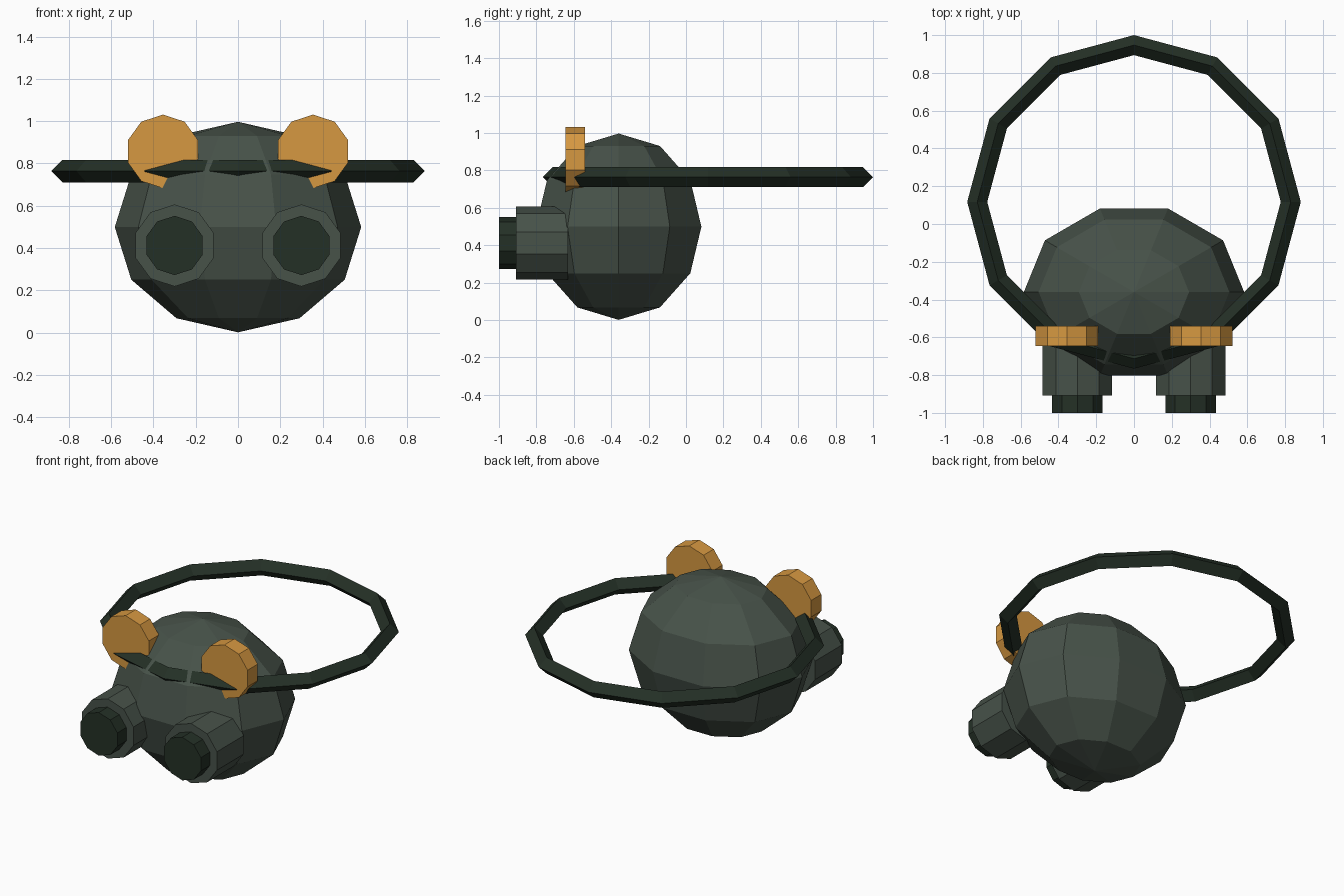
import bpy, math

if "Cube" in bpy.data.objects:
    bpy.data.objects.remove(bpy.data.objects["Cube"])


def srgb(r, g, b):
    lin = [(c / 255 / 12.92) if c < 10 else ((c / 255 + 0.055) / 1.055) ** 2.4 for c in (r, g, b)]
    return (*lin, 1.0)


def material(name, rgb):
    m = bpy.data.materials.new(name)
    m.diffuse_color = srgb(*rgb)
    m.use_nodes = True
    m.node_tree.nodes["Principled BSDF"].inputs["Base Color"].default_value = m.diffuse_color
    return m


SLATE = material("slate green", (71, 82, 73))
DARK = material("dark green", (36, 48, 38))
AMBER = material("amber", (214, 152, 65))


def finish(name, mat):
    ob = bpy.context.object
    ob.name = name
    ob.data.materials.append(mat)
    return ob


def disc(name, mat, x, z, radius, y0, y1):
    """Ten-sided cylinder along y with a corner pointing up."""
    bpy.ops.mesh.primitive_cylinder_add(
        vertices=10, radius=radius, depth=y1 - y0,
        location=(x, (y0 + y1) / 2, z), rotation=(math.pi / 2, 0, 0))
    return finish(name, mat)


# Head: faceted ball, wider than deep, a corner column at the front
bpy.ops.mesh.primitive_uv_sphere_add(segments=10, ring_count=6, radius=1,
                                     location=(0, -0.36, 0.499), rotation=(0, 0, math.pi / 2))
head = finish("head", SLATE)
head.scale = (0.465, 0.583, 0.498)

# Strap: large hoop with a diamond cross-section
bpy.ops.mesh.primitive_torus_add(major_segments=12, minor_segments=4, major_radius=0.83,
                                 minor_radius=0.053, location=(0, 0.117, 0.764))
finish("strap", DARK)

# Ears and eye pieces, one set on each side
for side, s in (("left", -1), ("right", 1)):
    disc(side + "_ear", AMBER, s * 0.355, 0.857, 0.174, -0.645, -0.541)
    disc(side + "_eye_barrel", SLATE, s * 0.30, 0.412, 0.194, -0.908, -0.632)
    disc(side + "_eye_lens", DARK, s * 0.30, 0.412, 0.14, -1.0, -0.90)
